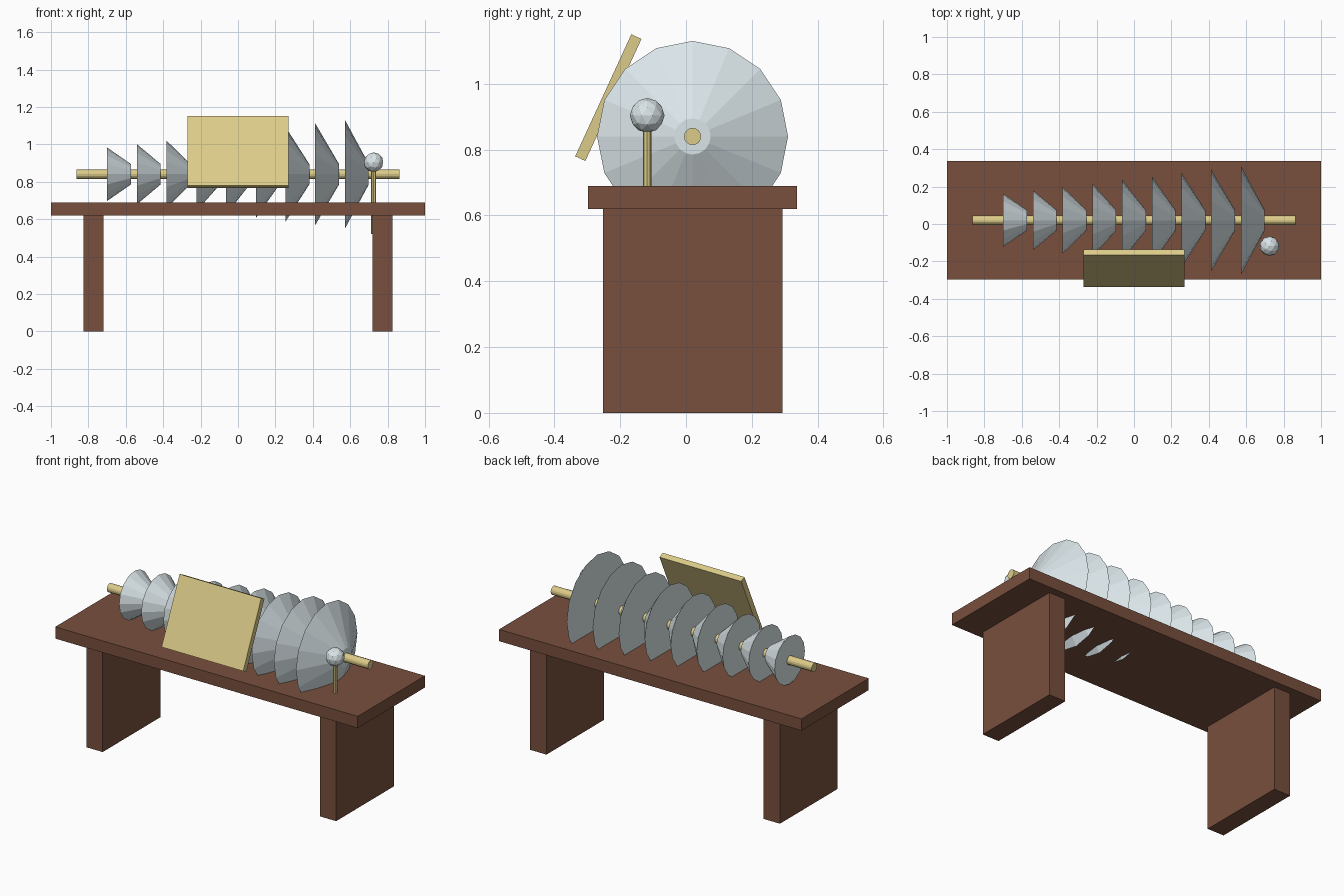
import bpy
from math import radians

if "Cube" in bpy.data.objects:
    bpy.data.objects.remove(bpy.data.objects["Cube"])


def material(name, rgb):
    m = bpy.data.materials.new(name)
    m.diffuse_color = (*rgb, 1)
    m.use_nodes = True
    m.node_tree.nodes["Principled BSDF"].inputs["Base Color"].default_value = m.diffuse_color
    return m


WOOD = material("brown_wood", (0.19, 0.08, 0.047))
BRASS = material("pale_brass", (0.72, 0.60, 0.25))
GLASS = material("pale_glass", (0.70, 0.78, 0.81))


def finish(name, mat):
    ob = bpy.context.object
    ob.name = name
    ob.data.materials.append(mat)
    return ob


def box(name, loc, size, mat, rot=(0, 0, 0)):
    bpy.ops.mesh.primitive_cube_add(size=1, location=loc, rotation=rot)
    bpy.context.object.scale = size
    return finish(name, mat)


def frustum(name, loc, r1, r2, depth, sides, mat, rot=(0, 0, 0)):
    bpy.ops.mesh.primitive_cone_add(vertices=sides, radius1=r1, radius2=r2,
                                    depth=depth, location=loc, rotation=rot)
    return finish(name, mat)


AXIS_Y, AXIS_Z = 0.02, 0.84
ALONG_X = (0, radians(90), 0)

# bench: top and two slab legs
box("bench_top", (0, AXIS_Y, 0.655), (2, 0.635, 0.07), WOOD)
for side, s in (("left", -1), ("right", 1)):
    box(side + "_leg", (s * 0.772, AXIS_Y, 0.31), (0.108, 0.545, 0.62), WOOD)

# spindle with nine nested bowls growing to the right
frustum("spindle", (0, AXIS_Y, AXIS_Z), 0.026, 0.026, 1.725, 16, BRASS, ALONG_X)
for i in range(9):
    x = -0.70 + 0.159 * i
    frustum(f"bowl_{i + 1}", (x + 0.0635, AXIS_Y, AXIS_Z),
            0.143 + 0.0184 * i, 0.055, 0.127, 16, GLASS, ALONG_X)

# leaning music board
box("music_board", (0, -0.236, 0.958), (0.54, 0.034, 0.408), BRASS,
    (radians(-24.7), 0, 0))

# knob on its stick, passing through the bench
frustum("knob_stick", (0.725, -0.118, 0.69), 0.013, 0.013, 0.34, 8, BRASS)
bpy.ops.mesh.primitive_ico_sphere_add(subdivisions=2, radius=0.053,
                                      location=(0.725, -0.118, 0.904))
finish("knob", GLASS)
